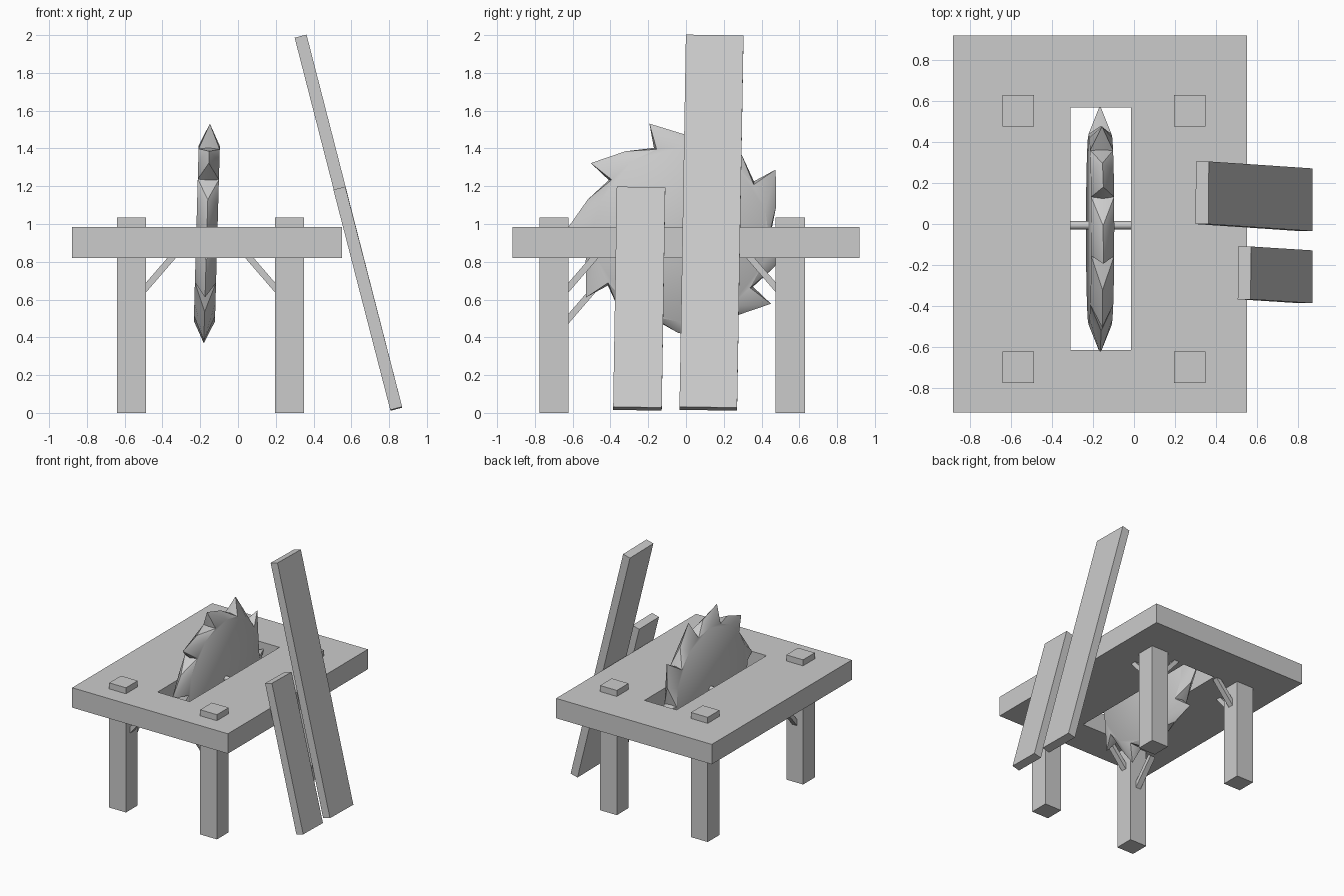
import bpy, bmesh, math
from mathutils import Vector, Matrix

if "Cube" in bpy.data.objects:
    bpy.data.objects.remove(bpy.data.objects["Cube"])


def finish(name, bm, matrix=None):
    bmesh.ops.recalc_face_normals(bm, faces=bm.faces[:])
    mesh = bpy.data.meshes.new(name)
    bm.to_mesh(mesh)
    bm.free()
    ob = bpy.data.objects.new(name, mesh)
    bpy.context.collection.objects.link(ob)
    if matrix:
        ob.matrix_world = matrix
    return ob


def box(name, lo, hi):
    lo, hi = Vector(lo), Vector(hi)
    bm = bmesh.new()
    bmesh.ops.create_cube(bm, size=1, matrix=Matrix.Translation((lo + hi) / 2)
                          @ Matrix.Diagonal((*(hi - lo), 1)))
    return finish(name, bm)


def beam(name, a, b, width, thick, side):
    """Rectangular beam from a to b; width runs roughly along side."""
    a, b = Vector(a), Vector(b)
    w = (b - a).normalized()
    t = Vector(side).cross(w).normalized()
    v = w.cross(t)
    rot = Matrix((v, t, w)).transposed().to_4x4()
    bm = bmesh.new()
    bmesh.ops.create_cube(bm, size=1, matrix=Matrix.Translation((a + b) / 2) @ rot
                          @ Matrix.Diagonal((width, thick, (b - a).length, 1)))
    return finish(name, bm)


# Table top with a slot for the blade
bm = bmesh.new()
xs, ys = (-0.88, -0.31, -0.015, 0.55), (-0.918, -0.613, 0.566, 0.918)
grid = [[bm.verts.new((x, y, 0.82)) for y in ys] for x in xs]
for i in range(3):
    for j in range(3):
        if (i, j) != (1, 1):
            bm.faces.new((grid[i][j], grid[i + 1][j], grid[i + 1][j + 1], grid[i][j + 1]))
ext = bmesh.ops.extrude_face_region(bm, geom=bm.faces[:])
bmesh.ops.translate(bm, vec=(0, 0, 0.165),
                    verts=[g for g in ext["geom"] if isinstance(g, bmesh.types.BMVert)])
flat = [e for e in bm.edges if len(e.link_faces) == 2 and e.calc_face_angle(1) < 0.01]
bmesh.ops.recalc_face_normals(bm, faces=bm.faces[:])
finish("table_top", bm)

# Legs poking through the top, each with two diagonal braces
H = 0.077
for xn, cx, sx in (("left", -0.563, 1), ("right", 0.272, -1)):
    for yn, cy, sy in (("front", -0.698, 1), ("back", 0.552, -1)):
        box(f"{yn}_{xn}_leg", (cx - H, cy - H, 0), (cx + H, cy + H, 1.035))
        x0, y0 = cx + sx * (H - 0.03), cy + sy * (H - 0.03)
        beam(f"{yn}_{xn}_cross_brace", (x0, cy, 0.63), (x0 + sx * 0.19, cy, 0.85),
             0.045, 0.034, (0, 1, 0))
        drop = 0.165 if (xn, yn) == ("left", "front") else 0
        beam(f"{yn}_{xn}_long_brace", (cx, y0, 0.63 - drop), (cx, y0 + sy * 0.19, 0.85 - drop),
             0.045, 0.034, (1, 0, 0))

# Saw blade: flat faces on both sides, rim tapering to a sawtooth edge
TEETH, HALF = 10, 0.056
bm = bmesh.new()


def rim_vert(x, r, deg):
    a = math.radians(deg)
    return bm.verts.new((x, r * math.cos(a), r * math.sin(a)))


sides = {s: [rim_vert(s * HALF, 0.465, 34 + 18 * k) for k in range(2 * TEETH)] for s in (-1, 1)}
hubs = list(sides.values())
for ring in hubs:
    bm.faces.new(ring)
tips = [rim_vert(0, 0.605, 34 + 36 * k) for k in range(TEETH)]
valleys = [rim_vert(0, 0.475, 35.5 + 36 * k) for k in range(TEETH)]
mids = [rim_vert(0, 0.525, 52 + 36 * k) for k in range(TEETH)]
for ring in hubs:
    for k in range(TEETH):
        a, b, c = ring[2 * k], ring[2 * k + 1], ring[(2 * k + 2) % (2 * TEETH)]
        tip = tips[(k + 1) % TEETH]
        bm.faces.new((a, tips[k], valleys[k]))
        bm.faces.new((a, valleys[k], mids[k]))
        bm.faces.new((a, mids[k], b))
        bm.faces.new((b, mids[k], tip))
        bm.faces.new((b, tip, c))
blade = finish("saw_blade", bm, Matrix.Translation((-0.165, -0.027, 0.95))
               @ Matrix.Rotation(math.radians(1.6), 4, "Y"))
bpy.context.view_layer.objects.active = blade
blade.select_set(True)
bpy.ops.object.shade_smooth_by_angle(angle=math.radians(35))

# Axle across the slot
bpy.ops.mesh.primitive_cylinder_add(vertices=12, radius=0.02, depth=0.36,
                                    location=(-0.163, -0.006, 0.92),
                                    rotation=(0, math.pi / 2, 0))
bpy.context.object.name = "axle"
bpy.ops.object.shade_smooth_by_angle(angle=math.radians(40))

# Planks leaning on the table edge
beam("long_plank", (0.838, 0.118, 0.022), (0.332, 0.152, 1.992), 0.305, 0.065, (0, 1, 0))
beam("short_plank", (0.838, -0.257, 0.022), (0.537, -0.238, 1.188), 0.257, 0.065, (0, 1, 0))
